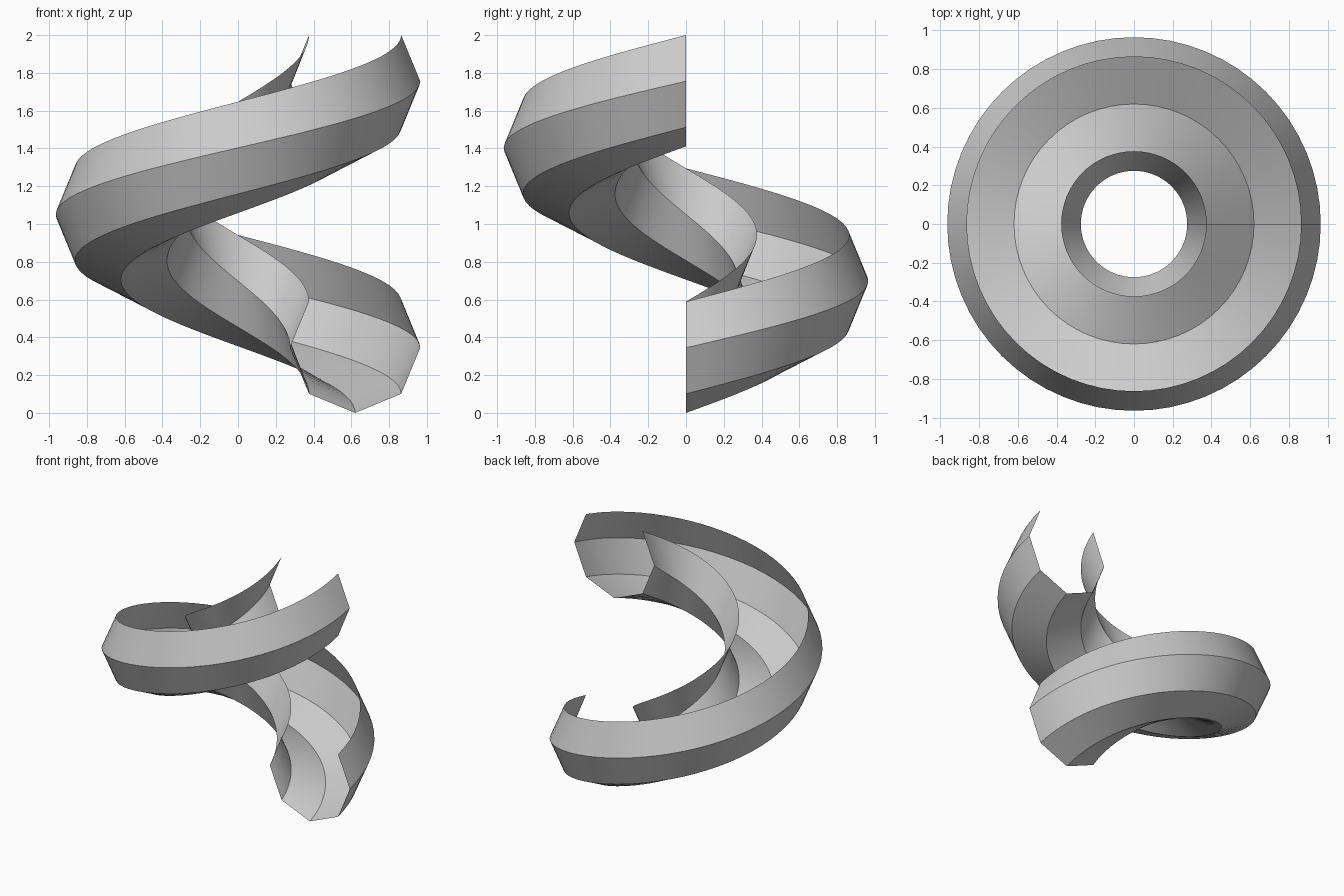
import bpy, bmesh
from math import sin, cos, pi, radians

if "Cube" in bpy.data.objects:
    bpy.data.objects.remove(bpy.data.objects["Cube"])

R, r = 0.62, 0.345      # helix radius, octagonal tube radius
rise, steps = 1.411, 64  # one full turn

# Open octagon profile: the two sides meeting at the top are left out
profile = [(R + r * cos(a), r + r * sin(a))
           for a in (radians(135 + 45 * i) for i in range(7))]

# Sweep the profile counter-clockwise up the helix
bm = bmesh.new()
rings = []
for s in range(steps + 1):
    t = s / steps
    a = 2 * pi * t
    rings.append([bm.verts.new((x * cos(a), x * sin(a), z + rise * t))
                  for x, z in profile])
for p, q in zip(rings, rings[1:]):
    for i in range(len(profile) - 1):
        bm.faces.new((p[i], p[i + 1], q[i + 1], q[i]))

mesh = bpy.data.meshes.new("spiral_chute")
bm.normal_update()
bm.to_mesh(mesh)
bm.free()
chute = bpy.data.objects.new("spiral_chute", mesh)
bpy.context.collection.objects.link(chute)

# Smooth along the sweep, crisp along the octagon edges
bpy.context.view_layer.objects.active = chute
chute.select_set(True)
bpy.ops.object.shade_smooth_by_angle(angle=radians(30))
